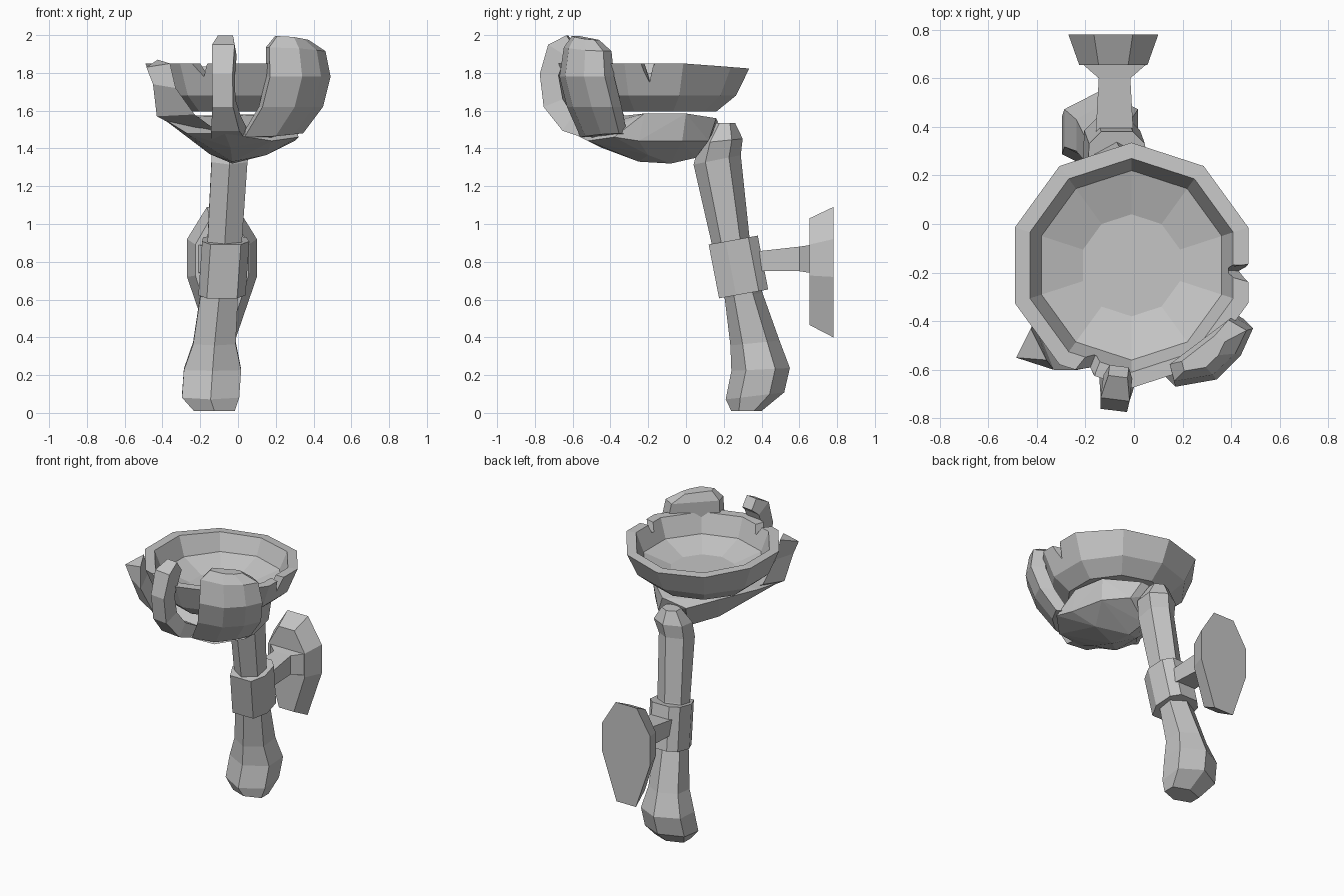
import bpy, bmesh, math
from mathutils import Vector

if "Cube" in bpy.data.objects:
    bpy.data.objects.remove(bpy.data.objects["Cube"])

stone = bpy.data.materials.new("grey_stone")
stone.diffuse_color = (0.56, 0.56, 0.56, 1)
stone.use_nodes = True
stone.node_tree.nodes["Principled BSDF"].inputs["Base Color"].default_value = stone.diffuse_color
BOWL = Vector((-0.01, -0.17, 0))


def finish(name, bm):
    bmesh.ops.recalc_face_normals(bm, faces=bm.faces)
    me = bpy.data.meshes.new(name)
    bm.to_mesh(me)
    bm.free()
    me.materials.append(stone)
    ob = bpy.data.objects.new(name, me)
    bpy.context.collection.objects.link(ob)
    return ob


def loft(name, rings):
    """Skin a list of equal-sized point rings and cap both ends."""
    bm = bmesh.new()
    vs = [[bm.verts.new(p) for p in ring] for ring in rings]
    n = len(vs[0])
    for a, b in zip(vs, vs[1:]):
        for i in range(n):
            j = (i + 1) % n
            bm.faces.new((a[i], a[j], b[j], b[i]))
    bm.faces.new(vs[0])
    bm.faces.new(vs[-1])
    return finish(name, bm)


def hull(name, pts):
    bm = bmesh.new()
    for p in pts:
        bm.verts.new(p)
    res = bmesh.ops.convex_hull(bm, input=bm.verts)
    junk = set(res["geom_interior"]) | set(res["geom_unused"])
    bmesh.ops.delete(bm, geom=[v for v in junk if isinstance(v, bmesh.types.BMVert)],
                     context='VERTS')
    return finish(name, bm)


def ring(x, y, z, rx, ry, n, start=0.0, slope=0.0):
    pts = []
    for i in range(n):
        a = start + 2 * math.pi * i / n
        dy = ry * math.sin(a)
        pts.append((x + rx * math.cos(a), y + dy, z + slope * dy))
    return pts


def finger(name, angle, path, section):
    """path: (radius from bowl centre, z, half width, half thickness)."""
    a = math.radians(angle)
    out = Vector((math.cos(a), math.sin(a), 0))
    side = Vector((-math.sin(a), math.cos(a), 0))
    rings = []
    for i, (r, z, w, t) in enumerate(path):
        p, q = path[max(i - 1, 0)], path[min(i + 1, len(path) - 1)]
        nrm = (out * (q[1] - p[1]) + Vector((0, 0, p[0] - q[0]))).normalized()
        c = BOWL + out * r + Vector((0, 0, z))
        rings.append([c + side * (u * w) + nrm * (v * t) for u, v in section])
    return loft(name, rings)


# Shallow ten-sided bowl: outside from the base up, then inside down
profile = [(0.33, 1.595), (0.435, 1.68), (0.505, 1.85), (0.44, 1.85),
           (0.39, 1.72), (0.21, 1.66)]
rings = []
for r, z in profile:
    pts = ring(BOWL.x, BOWL.y, z, r, r, 10, math.pi / 2)
    if z > 1.8:
        pts = [(x, y, zz - 0.08 * max(y, 0)) for x, y, zz in pts]
    rings.append(pts)
bowl = loft("bowl", rings)


# Chips in the bowl rim
def chip(name, angle, r0, r1, half, depth_z):
    a = math.radians(angle)
    out = Vector((math.cos(a), math.sin(a), 0))
    side = Vector((-out.y, out.x, 0))
    tri = [(-half, 1.90), (half, 1.90), (0, depth_z)]
    cut = loft(name, [[BOWL + out * r + side * (u * k) + Vector((0, 0, z)) for u, z in tri]
                      for r, k in ((r0, 0.6), (r1, 1.2))])
    cut.hide_render = True
    cut.hide_viewport = True
    mod = bowl.modifiers.new(name, 'BOOLEAN')
    mod.operation = 'DIFFERENCE'
    mod.solver = 'EXACT'
    mod.object = cut


chip("right_chip_cutter", -3, 0.40, 0.56, 0.06, 1.75)
chip("front_chip_cutter", 248, 0.40, 0.56, 0.08, 1.78)

# Palm cupping the bowl
hull("palm", [
    (-0.03, -0.08, 1.32), (-0.03, -0.25, 1.33), (0.15, -0.2, 1.365),
    (-0.15, -0.15, 1.37), (-0.04, 0.05, 1.35), (-0.04, -0.45, 1.405),
    (-0.12, 0.17, 1.54), (0.07, 0.16, 1.56), (0.13, 0.12, 1.44),
    (0.26, 0.0, 1.585), (0.25, -0.02, 1.44), (0.30, -0.22, 1.585),
    (0.30, -0.25, 1.44), (0.32, -0.38, 1.46), (0.18, -0.52, 1.44),
    (-0.25, 0.0, 1.57), (-0.37, -0.28, 1.57), (-0.40, -0.45, 1.56),
    (-0.27, -0.50, 1.48), (-0.07, -0.60, 1.48)])

# Middle finger: a slim square bar curling up around the rim
finger("middle_finger", -97, [
    (0.25, 1.45, 0.10, 0.03), (0.45, 1.535, 0.075, 0.05), (0.53, 1.64, 0.055, 0.055),
    (0.552, 1.79, 0.055, 0.05), (0.51, 1.92, 0.06, 0.055), (0.44, 1.965, 0.04, 0.04)],
    [(-1, -1), (1, -1), (1, 1), (-1, 1)])

# Thumb: one broad six-sided section, shrunk and moved for each level
base = [(0.17, 0.10), (0.12, -0.01), (0.02, -0.11), (-0.15, -0.14), (-0.17, -0.06), (0.09, 0.15)]
tilt = [-0.01, -0.005, 0.005, 0.01, 0.01, -0.01]
thumb = [(0.10, -0.30, 1.45, 0.60, 0.5, -2), (0.18, -0.44, 1.47, 0.97, 0.85, -1),
         (0.28, -0.49, 1.62, 1.00, 1.0, 0), (0.32, -0.53, 1.78, 1.00, 1.0, 0),
         (0.305, -0.525, 1.925, 0.93, 0.87, 1), (0.285, -0.535, 1.985, 0.52, 0.5, 1)]
loft("thumb", [[(x + u * sx, y + v * sy, z + t * k) for (u, v), t in zip(base, tilt)]
               for x, y, z, sx, sy, k in thumb])

# Little finger: three-sided, broad at the palm
loft("little_finger", [
    [(-0.24, -0.40, 1.47), (-0.20, -0.30, 1.50), (-0.08, -0.57, 1.47)],
    [(-0.43, -0.47, 1.57), (-0.36, -0.33, 1.58), (-0.23, -0.60, 1.58)],
    [(-0.45, -0.54, 1.74), (-0.41, -0.40, 1.74), (-0.33, -0.60, 1.72)],
    [(-0.485, -0.55, 1.83), (-0.425, -0.43, 1.87), (-0.36, -0.56, 1.85)]])

# Bone-like handle with a knob at each end
shaft = [(-0.125, 0.32, 0.01, 0.125, 0.08, 0), (-0.145, 0.365, 0.09, 0.175, 0.155, 0.12),
         (-0.135, 0.395, 0.23, 0.175, 0.155, 0.05), (-0.125, 0.365, 0.37, 0.13, 0.13, 0.1),
         (-0.10, 0.305, 0.62, 0.115, 0.10, 0.15), (-0.07, 0.235, 0.92, 0.105, 0.10, 0.2),
         (-0.045, 0.165, 1.34, 0.11, 0.125, 0.2), (-0.03, 0.185, 1.44, 0.125, 0.115, 0.1),
         (-0.03, 0.205, 1.535, 0.065, 0.055, 0)]
loft("handle", [ring(x, y, z, rx, ry, 6, math.pi / 6, s) for x, y, z, rx, ry, s in shaft])


# Cuff clamped round the handle
def cuff_ring(x, y, z):
    pts = [(-0.08, -0.13), (0.08, -0.13), (0.125, -0.04), (0.11, 0.08),
           (0.06, 0.13), (-0.07, 0.13), (-0.12, 0.08), (-0.125, -0.04)]
    return [(x + u, y + v, z + 0.18 * v) for u, v in pts]


loft("cuff", [cuff_ring(-0.085, 0.305, 0.63), cuff_ring(-0.065, 0.25, 0.915)])

# Bracket from the cuff to the wall plate, flaring at the end
loft("bracket", [[(-0.08 - w, y, z0), (-0.08 + w, y, z0), (-0.08 + w, y, z1), (-0.08 - w, y, z1)]
                 for y, w, z0, z1 in ((0.33, 0.08, 0.75, 0.85), (0.60, 0.065, 0.75, 0.88),
                                      (0.665, 0.14, 0.74, 0.89))])

# Long eight-sided wall plate, bevelled towards the front
half = [(0.08, 1.09), (0.185, 0.92), (0.185, 0.72), (0.075, 0.40)]
outline = half + [(-u, z) for u, z in reversed(half)]
loft("wall_plate", [[(-0.085 + u * k, y, 0.76 + (z - 0.76) * m) for u, z in outline]
                    for y, k, m in ((0.655, 0.76, 0.82), (0.78, 1, 1))])
